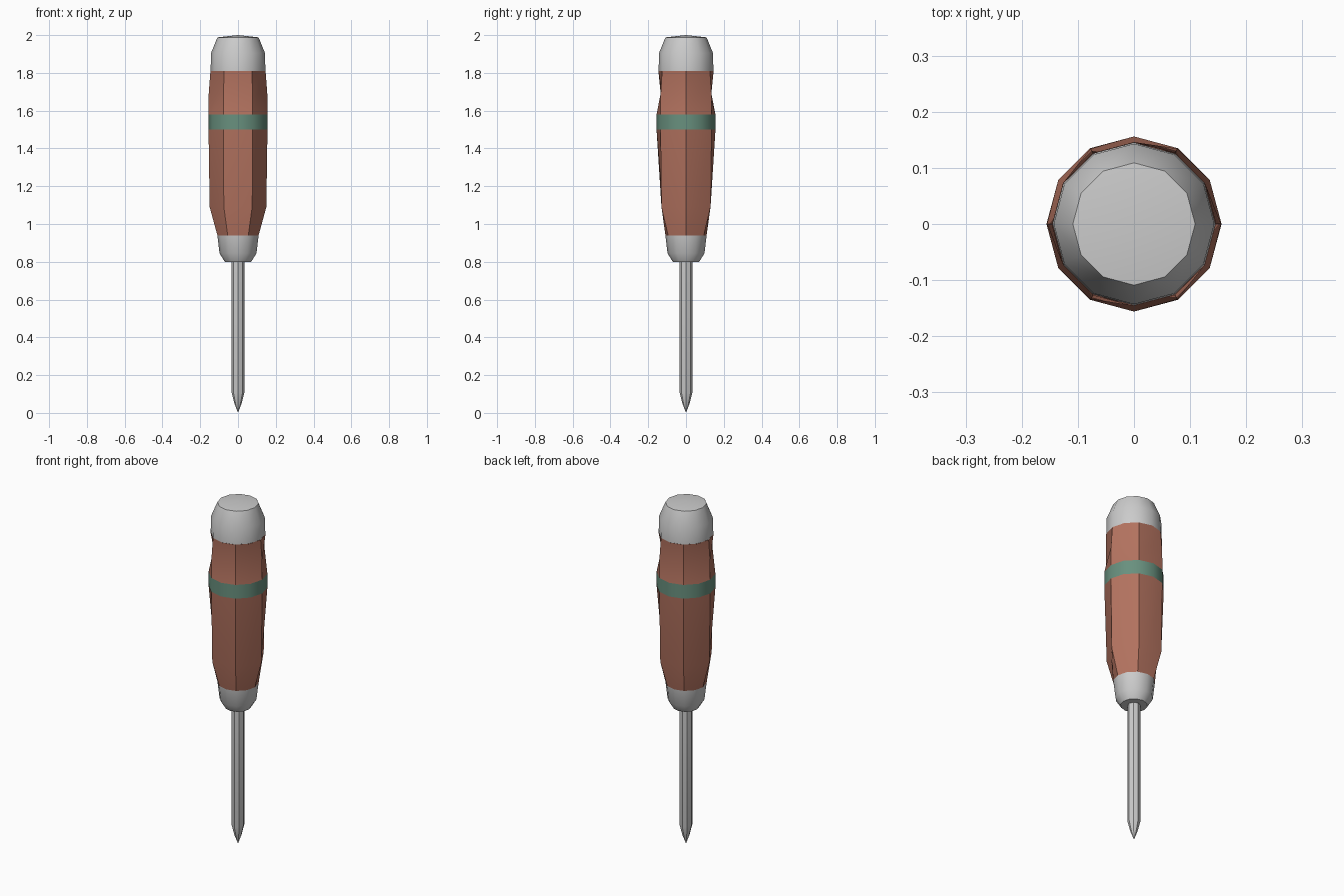
import bpy, bmesh, math

if "Cube" in bpy.data.objects:
    bpy.data.objects.remove(bpy.data.objects["Cube"])


def material(name, rgb):
    m = bpy.data.materials.new(name)
    m.diffuse_color = (*rgb, 1)
    m.use_nodes = True
    m.node_tree.nodes["Principled BSDF"].inputs["Base Color"].default_value = m.diffuse_color
    return m


def lathe(name, rings, sides=12, mat=None):
    """Stack rings of (z, ridge radius, flute radius); radius 0 makes a pole."""
    bm = bmesh.new()
    loops = []
    for z, ridge, flute in rings:
        if ridge == 0:
            loops.append([bm.verts.new((0, 0, z))] * sides)
            continue
        loop = []
        for i in range(sides):
            a = 2 * math.pi * i / sides
            r = flute if i % 2 else ridge
            loop.append(bm.verts.new((r * math.cos(a), r * math.sin(a), z)))
        loops.append(loop)
    for lo, hi in zip(loops, loops[1:]):
        for i in range(sides):
            j = (i + 1) % sides
            corners = list(dict.fromkeys((lo[i], lo[j], hi[j], hi[i])))
            bm.faces.new(corners)
    mesh = bpy.data.meshes.new(name)
    bm.to_mesh(mesh)
    bm.free()
    ob = bpy.data.objects.new(name, mesh)
    bpy.context.collection.objects.link(ob)
    if mat:
        mesh.materials.append(mat)
    bpy.ops.object.select_all(action='DESELECT')
    ob.select_set(True)
    bpy.context.view_layer.objects.active = ob
    bpy.ops.object.shade_smooth_by_angle(angle=math.radians(40))
    return ob


def round_rings(points):
    return [(z, r, r) for z, r in points]


red = material("handle_red", (0.45, 0.17, 0.115))
green = material("band_green", (0.14, 0.28, 0.21))

# Pointed eight-sided shaft, running up into the collar
lathe("shaft", round_rings([(0, 0), (0.05, 0.019), (0.11, 0.034), (0.82, 0.034)]), sides=8)

# Grey collar at the bottom of the handle
lathe("collar", round_rings([(0.80, 0), (0.80, 0.07), (0.845, 0.098), (0.94, 0.109)]))

# Fluted lower grip: six ridges with hollows between them
lathe("lower_grip", [(0.94, 0.109, 0.109), (1.09, 0.15, 0.122), (1.50, 0.156, 0.156)], mat=red)

# Coloured band
lathe("band", round_rings([(1.50, 0.156), (1.58, 0.156)]), mat=green)

# Fluted upper grip
lathe("upper_grip", [(1.58, 0.156, 0.156), (1.69, 0.155, 0.125), (1.81, 0.146, 0.146)], mat=red)

# Grey end cap with a slightly domed top
lathe("end_cap", round_rings([(1.81, 0.145), (1.905, 0.143), (1.988, 0.109), (2.0, 0)]))
